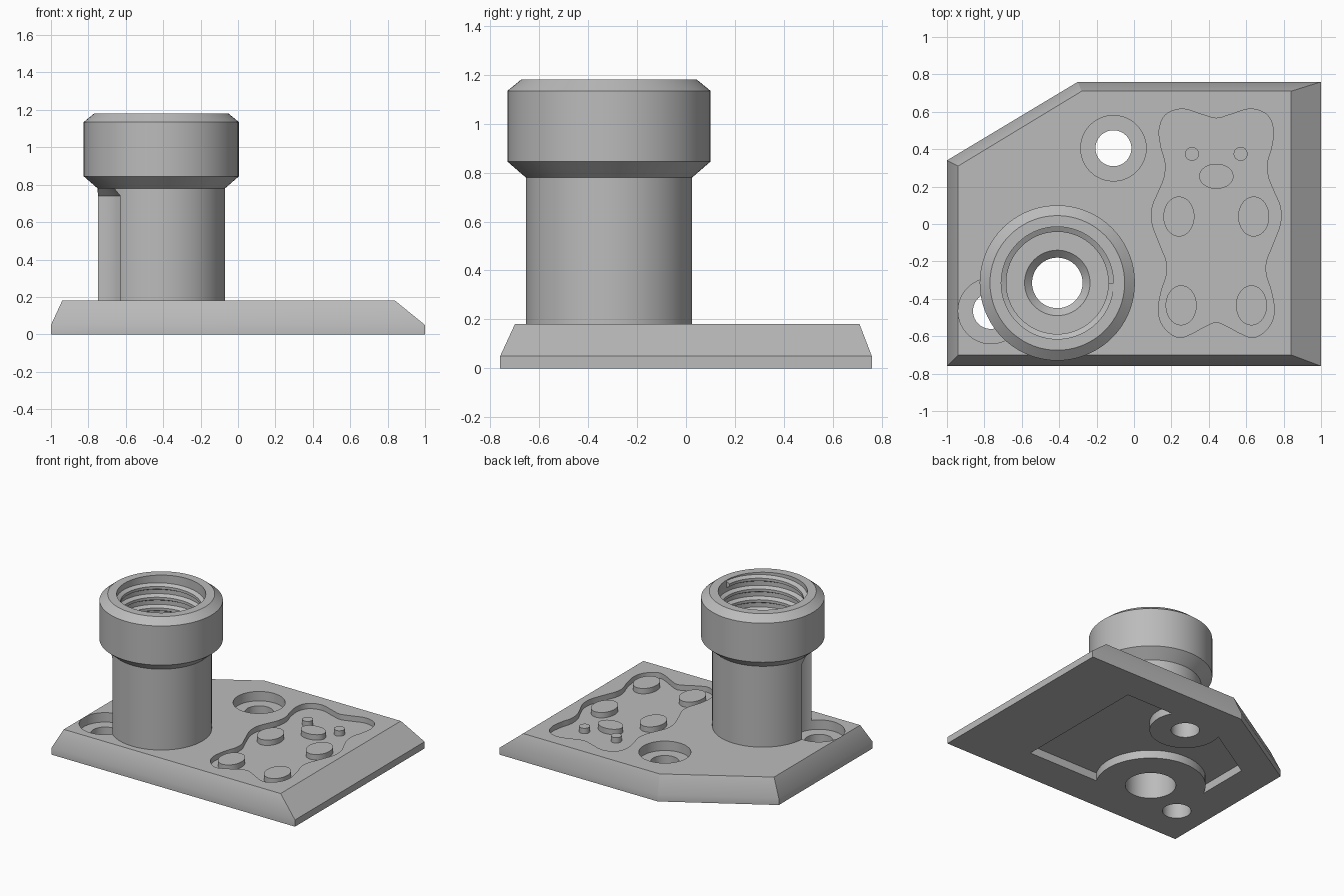
import bpy, bmesh
from math import sin, cos, pi, radians
from mathutils import Vector

cube = bpy.data.objects.get("Cube")
if cube:
    bpy.data.objects.remove(cube, do_unlink=True)

grey = bpy.data.materials.new("plain_grey")
grey.use_nodes = True
COLOUR = (0.5, 0.5, 0.5, 1)
grey.diffuse_color = COLOUR
grey.node_tree.nodes["Principled BSDF"].inputs["Base Color"].default_value = COLOUR


def loft(name, rings):
    """Closed solid through rings with equal point counts."""
    bm = bmesh.new()
    loops = [[bm.verts.new(p) for p in ring] for ring in rings]
    n = len(loops[0])
    for a, b in zip(loops, loops[1:]):
        for i in range(n):
            j = (i + 1) % n
            bm.faces.new((a[i], a[j], b[j], b[i]))
    bm.faces.new(loops[0][::-1])
    bm.faces.new(loops[-1])
    bmesh.ops.recalc_face_normals(bm, faces=bm.faces)
    mesh = bpy.data.meshes.new(name)
    bm.to_mesh(mesh)
    bm.free()
    mesh.materials.append(grey)
    obj = bpy.data.objects.new(name, mesh)
    bpy.context.collection.objects.link(obj)
    return obj


def prism(name, outline, z0, z1):
    return loft(name, [[(x, y, z) for x, y in outline] for z in (z0, z1)])


def ellipse(c, rx, ry, n=48):
    return [(c[0] + rx * cos(2 * pi * i / n), c[1] + ry * sin(2 * pi * i / n))
            for i in range(n)]


def turned(name, c, profile, n=72):
    """Solid of revolution from (radius, height) pairs."""
    return loft(name, [[(x, y, z) for x, y in ellipse(c, r, r, n)] for r, z in profile])


def combine(target, tool, operation="DIFFERENCE"):
    mod = target.modifiers.new("combine", "BOOLEAN")
    mod.operation = operation
    mod.solver = "EXACT"
    mod.object = tool
    bpy.context.view_layer.objects.active = target
    bpy.ops.object.modifier_apply(modifier=mod.name)
    bpy.data.objects.remove(tool, do_unlink=True)


def smooth_closed(points, steps=5):
    """Catmull-Rom curve through a closed loop of points."""
    pts = [Vector(p) for p in points]
    out = []
    for i in range(len(pts)):
        a, b, c, d = (pts[(i + k) % len(pts)] for k in (-1, 0, 1, 2))
        for s in range(steps):
            t = s / steps
            out.append((2 * b + (c - a) * t + (2 * a - 5 * b + 4 * c - d) * t ** 2
                        + (3 * b - a - 3 * c + d) * t ** 3) / 2)
    return out


COLUMN = (-0.41, -0.315)
SCREWS = [(-0.11, 0.405), (-0.765, -0.465)]
TOP = 0.18
FLOOR = 0.14

# Plate with sloped edges and a clipped corner
foot = [(-1, -0.76), (1, -0.76), (1, 0.76), (-0.3, 0.76), (-1, 0.34)]
crown = [(-0.94, -0.7), (0.84, -0.7), (0.84, 0.71), (-0.28, 0.71), (-0.94, 0.31)]
body = loft("socket_plate", [[(x, y, z) for x, y in pts]
                             for pts, z in ((foot, 0), (foot, 0.05), (crown, TOP))])

# Column with its chamfered collar
column = turned("column", COLUMN, [(0.34, 0.1), (0.34, 0.78), (0.415, 0.845),
                                   (0.415, 1.135), (0.36, 1.18)])
combine(body, column, "UNION")

# Stepped bore through the column
bore = turned("bore", COLUMN, [(0.17, -0.1), (0.17, 0.7), (0.135, 0.735), (0.135, 0.76),
                               (0.175, 0.8), (0.3, 0.801), (0.3, 1.3)])
combine(body, bore)

# Pocket in the underside, leaving bosses around the holes
pocket = prism("pocket", [(0.49, -0.5), (0.49, 0.52), (-0.27, 0.52),
                          (-0.75, 0.23), (-0.75, -0.5)], -0.1, 0.06)
for c, r in [(COLUMN, 0.37)] + [(s, 0.24) for s in SCREWS]:
    combine(pocket, turned("boss", c, [(r, -0.2), (r, 0.2)]))
combine(body, pocket)

# Countersunk screw holes; the tool relief runs up beside the column
for c in SCREWS:
    combine(body, turned("screw_hole", c, [(0.096, -0.1), (0.096, 0.15)]))
    combine(body, turned("screw_recess", c, [(0.175, 0.11), (0.175, 0.74), (0.13, 0.78)]))

# Bear-shaped recess
AXIS = 0.44
half = [(0.075, 0.585), (0.18, 0.615), (0.27, 0.585), (0.305, 0.505), (0.295, 0.41),
        (0.273, 0.33), (0.278, 0.25), (0.31, 0.17), (0.342, 0.09), (0.342, 0),
        (0.3, -0.115), (0.267, -0.2), (0.267, -0.275), (0.294, -0.36), (0.31, -0.47),
        (0.278, -0.555), (0.203, -0.607), (0.13, -0.585), (0.065, -0.55)]
outline = [(0, 0.565)] + half + [(0, -0.525)] + [(-x, y) for x, y in reversed(half)]
bear = smooth_closed([(AXIS + x, y) for x, y in outline])
combine(body, prism("bear_recess", bear, FLOOR, 0.3))

# Raised features standing in the recess
parts = [body, prism("nose", ellipse((AXIS, 0.255), 0.092, 0.067), FLOOR - 0.01, TOP)]
for name, x, y, rx, ry in [("eye", 0.13, 0.375, 0.037, 0.037),
                           ("hand", 0.2, 0.04, 0.083, 0.107),
                           ("foot", 0.188, -0.435, 0.083, 0.107)]:
    for side, sign in (("left", 1), ("right", -1)):
        parts.append(prism(side + "_" + name, ellipse((AXIS + sign * x, y), rx, ry),
                           FLOOR - 0.01, TOP))

# Internal screw thread
PITCH, TURNS, STEPS = 0.08, 4, 64
section = [(0.31, -0.03), (0.273, -0.01), (0.273, 0.01), (0.31, 0.03)]
rings = []
for i in range(TURNS * STEPS + 1):
    a = 2 * pi * i / STEPS
    z = 0.83 + PITCH * i / STEPS
    rings.append([(COLUMN[0] + r * cos(a), COLUMN[1] + r * sin(a), z + h)
                  for r, h in section])
parts.append(loft("internal_thread", rings))

# Smooth round walls, crisp edges
bpy.context.view_layer.update()
bpy.ops.object.select_all(action="DESELECT")
for part in parts:
    part.select_set(True)
bpy.context.view_layer.objects.active = body
bpy.ops.object.shade_smooth_by_angle(angle=radians(25))
